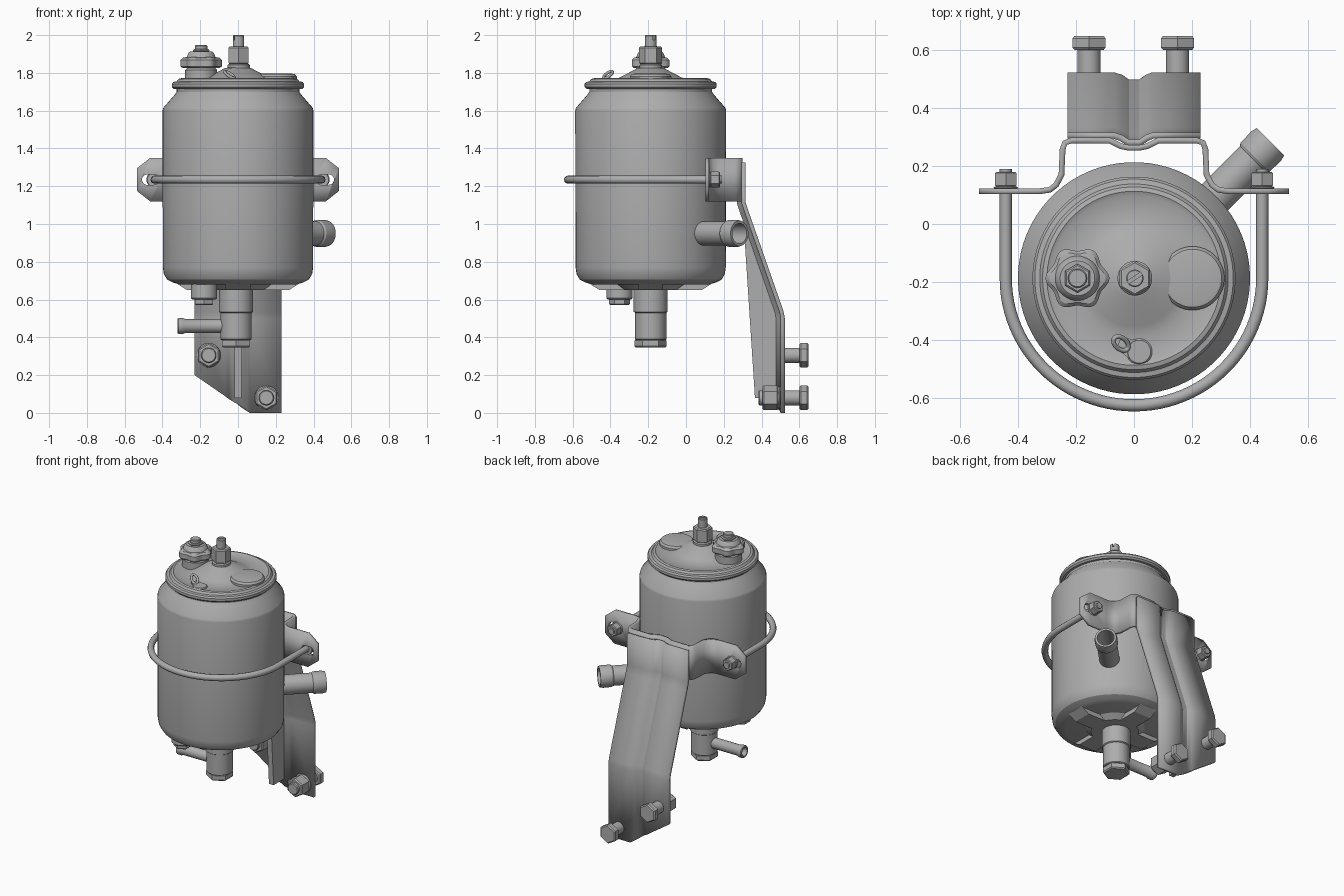
import bpy, bmesh
from math import sin, cos, pi, radians
from mathutils import Vector, Matrix

if "Cube" in bpy.data.objects:
    bpy.data.objects.remove(bpy.data.objects["Cube"])

grey = bpy.data.materials.new("steel_grey")
grey.use_nodes = True
GREY = (0.42, 0.42, 0.42, 1)
grey.diffuse_color = GREY
grey.node_tree.nodes["Principled BSDF"].inputs["Base Color"].default_value = GREY
CY = -0.187  # canister axis


def activate(ob):
    bpy.ops.object.select_all(action="DESELECT")
    ob.select_set(True)
    bpy.context.view_layer.objects.active = ob


def finish(name, bm, smooth=True):
    bmesh.ops.recalc_face_normals(bm, faces=bm.faces)
    me = bpy.data.meshes.new(name)
    bm.to_mesh(me)
    bm.free()
    me.materials.append(grey)
    ob = bpy.data.objects.new(name, me)
    bpy.context.collection.objects.link(ob)
    if smooth:
        activate(ob)
        bpy.ops.object.shade_smooth_by_angle(angle=radians(32))
    return ob


def lathe(name, profile, loc=(0, 0, 0), axis=(0, 0, 1), n=32, lobes=0, smooth=True):
    """Revolve (radius, height) points about an axis; lobes make a scalloped grip."""
    bm = bmesh.new()
    rings = []
    for r, h in profile:
        if r == 0:
            rings.append([bm.verts.new((0, 0, h))] * n)
            continue
        ring = []
        for i in range(n):
            a = 2 * pi * (i + 0.5) / n
            rr = r * (1 + (0.08 * cos(lobes * a) if lobes else 0))
            ring.append(bm.verts.new((rr * cos(a), rr * sin(a), h)))
        rings.append(ring)
    for lo, hi in zip(rings, rings[1:]):
        for i in range(n):
            j = (i + 1) % n
            quad = list(dict.fromkeys((lo[i], lo[j], hi[j], hi[i])))
            if len(quad) > 2:
                bm.faces.new(quad)
    turn = Vector(axis).to_track_quat("Z", "Y").to_matrix().to_4x4()
    bm.transform(Matrix.Translation(loc) @ turn)
    return finish(name, bm, smooth)


def rod(name, r, start, end, loc, axis=(0, 0, 1), n=24):
    c = min(r * 0.12, 0.008)
    pts = [(0, start), (r - c, start), (r, start + c), (r, end - c), (r - c, end), (0, end)]
    return lathe(name, pts, loc, axis, n, smooth=n > 8)


def prism(name, outline, vec, smooth=False):
    bm = bmesh.new()
    face = bm.faces.new([bm.verts.new(p) for p in outline])
    out = bmesh.ops.extrude_face_region(bm, geom=[face])["geom"]
    bmesh.ops.translate(bm, vec=vec, verts=[v for v in out if isinstance(v, bmesh.types.BMVert)])
    return finish(name, bm, smooth)


def sheet(name, rows, thickness):
    """Bent sheet metal from a grid of points."""
    bm = bmesh.new()
    grid = [[bm.verts.new(p) for p in row] for row in rows]
    for a, b in zip(grid, grid[1:]):
        for i in range(len(a) - 1):
            bm.faces.new((a[i], a[i + 1], b[i + 1], b[i]))
    ob = finish(name, bm)
    mod = ob.modifiers.new("thickness", "SOLIDIFY")
    mod.thickness, mod.offset = thickness, 0
    activate(ob)
    bpy.ops.object.modifier_apply(modifier="thickness")
    return ob


def cut(ob, cutter):
    mod = ob.modifiers.new("cut", "BOOLEAN")
    mod.operation, mod.object, mod.solver = "DIFFERENCE", cutter, "EXACT"
    activate(ob)
    bpy.ops.object.modifier_apply(modifier="cut")
    bpy.data.objects.remove(cutter)


def tube(name, points, r, cyclic=False):
    cu = bpy.data.curves.new(name, "CURVE")
    cu.dimensions, cu.bevel_depth, cu.bevel_resolution, cu.use_fill_caps = "3D", r, 4, True
    sp = cu.splines.new("POLY")
    sp.points.add(len(points) - 1)
    for p, co in zip(sp.points, points):
        p.co = (*co, 1)
    sp.use_cyclic_u, sp.use_smooth = cyclic, True
    cu.materials.append(grey)
    ob = bpy.data.objects.new(name, cu)
    bpy.context.collection.objects.link(ob)
    activate(ob)
    bpy.ops.object.convert(target="MESH")


# Canister and lid
lathe("canister_body", [(0, 0.68), (0.31, 0.68), (0.345, 0.69), (0.375, 0.705), (0.393, 0.735),
      (0.398, 0.77), (0.4, 1.6), (0.396, 1.615), (0.335, 1.685), (0.325, 1.7), (0.325, 1.73),
      (0, 1.73)], (0, CY, 0), n=72)
lathe("lid", [(0, 1.715), (0.34, 1.715), (0.35, 1.725), (0.35, 1.742), (0.342, 1.752),
      (0.325, 1.755), (0.315, 1.768), (0.3, 1.772), (0.285, 1.765), (0.2, 1.765), (0.165, 1.775),
      (0.07, 1.825), (0.045, 1.83), (0, 1.83)], (0, CY, 0), n=72)
lathe("lid_round_boss", [(0.11, 1.74), (0.11, 1.78), (0.1, 1.793), (0.085, 1.796), (0, 1.796)],
      (0.202, CY, 0), n=40)

# Pressed base with cross ribs
lathe("base_hub", [(0.2, 0.69), (0.15, 0.65), (0, 0.65)], (0, CY, 0), n=40)
for k in range(4):
    a = k * pi / 2
    d, s = Vector((cos(a), sin(a), 0)), Vector((-sin(a), cos(a), 0))
    c = Vector((0, CY, 0))
    side = [(0, 0.65), (0.27, 0.65), (0.34, 0.695), (0, 0.695)]
    prism("base_rib", [c + d * u - s * 0.065 + Vector((0, 0, z)) for u, z in side], s * 0.13)

# Drain pipe, side outlet and drain plug under the base
lathe("drain_pipe", [(0.09, 0.67), (0.09, 0.535), (0.083, 0.53), (0.083, 0.39), (0.078, 0.385),
      (0, 0.385)], (-0.01, CY, 0), n=40)
rod("drain_hex_end", 0.085, 0.345, 0.39, (-0.01, CY, 0), n=6)
lathe("drain_outlet", [(0.036, 0), (0.036, 0.2), (0.042, 0.21), (0.042, 0.235), (0.038, 0.24),
      (0.028, 0.24), (0.028, 0.04), (0, 0.04)], (-0.08, CY, 0.46), (-1, 0, 0))
rod("plug_collar", 0.07, 0.6, 0.69, (-0.18, -0.352, 0), n=32)
rod("plug_hex", 0.055, 0.57, 0.61, (-0.18, -0.352, 0), n=6)

# Side nozzle
lathe("side_nozzle", [(0.064, 0.3), (0.064, 0.58), (0.071, 0.59), (0.072, 0.645), (0.067, 0.665),
      (0.054, 0.665), (0.052, 0.42), (0, 0.42)], (0, CY, 0.95), (1, 1, 0), n=40)

# Grip knob
KX = -0.195
lathe("knob_base", [(0.085, 1.74), (0.085, 1.815), (0.07, 1.83), (0, 1.83)], (KX, CY, 0))
lathe("knob_grip", [(0, 1.825), (0.09, 1.825), (0.102, 1.835), (0.102, 1.868), (0.09, 1.88),
      (0.07, 1.884), (0, 1.884)], (KX, CY, 0), n=72, lobes=6)
lathe("knob_cap", [(0.078, 1.88), (0.068, 1.905), (0.06, 1.912), (0, 1.912)], (KX, CY, 0))
rod("knob_washer", 0.05, 1.91, 1.926, (KX, CY, 0), n=6)
rod("knob_stud", 0.033, 1.9, 1.947, (KX, CY, 0))

# Centre stud with screwdriver slot
rod("stud_washer", 0.06, 1.82, 1.848, (0.003, CY, 0))
rod("stud_hex", 0.061, 1.845, 1.94, (0.003, CY, 0), n=6)
stud = rod("stud", 0.03, 1.9, 2.0, (0.003, CY, 0))
cut(stud, prism("slot_cutter", [(-0.04, CY - 0.035, 1.975), (0.04, CY + 0.02, 1.975),
    (0.035, CY + 0.03, 1.975), (-0.045, CY - 0.025, 1.975)], Vector((0, 0, 0.1))))

# Lid tab and pull ring
rod("tab_disc", 0.045, 1.74, 1.773, (0.018, -0.44, 0))
prism("tab_arm", [(0.01, -0.4, 1.75), (-0.045, -0.39, 1.75), (-0.06, -0.43, 1.75),
      (0.0, -0.475, 1.75)], Vector((0, 0, 0.022)))
tube("pull_ring", [(-0.045 + 0.024 * cos(a) - 0.01 * sin(a), -0.412 + 0.024 * sin(a),
     1.79 + 0.014 * sin(a) - 0.012 * cos(a)) for a in [2 * pi * i / 24 for i in range(24)]],
     0.008, True)

# U-shaped clamp rod with nuts
UX, UZ = 0.442, 1.235
arc = [(UX * cos(a), CY - 0.438 * sin(a), UZ) for a in [pi * i / 48 for i in range(49)]]
tube("clamp_rod", [(UX, 0.19, UZ)] + arc + [(-UX, 0.19, UZ)], 0.021)
for s in (-1, 1):
    rod("clamp_washer", 0.043, 0.12, 0.13, (s * UX, 0, UZ), (0, 1, 0))
    rod("clamp_nut", 0.042, 0.128, 0.18, (s * UX, 0, UZ), (0, 1, 0), n=6)

# Clamp strap with slotted ears
half = [(0.02, 0.263, 0.115), (0.045, 0.268, 0.115), (0.085, 0.288, 0.115), (0.215, 0.288, 0.115),
        (0.238, 0.28, 0.115), (0.246, 0.258, 0.115), (0.25, 0.17, 0.115), (0.268, 0.135, 0.115),
        (0.29, 0.118, 0.115), (0.325, 0.113, 0.115), (0.465, 0.113, 0.115), (0.535, 0.113, 0.06)]
path = [(-x, y, h) for x, y, h in reversed(half)] + half
strap = sheet("clamp_strap", [[(x, y, UZ + k * h) for x, y, h in path] for k in (-1, 1)], 0.02)
for s in (-1, 1):
    pts = []
    for i in range(24):
        a = 2 * pi * i / 24
        pts.append((s * 0.462 + 0.028 * cos(a) + (0.018 if cos(a) > 0 else -0.018), 0.05,
                    UZ + 0.028 * sin(a)))
    cut(strap, prism("ear_slot_cutter", pts, Vector((0, 0.12, 0))))

# Bent back plate with a pressed centre groove
columns = [(-0.23, 0), (-0.07, 0), (-0.045, -0.008), (-0.02, -0.025), (0.02, -0.025),
           (0.045, -0.008), (0.065, 0), (0.23, 0)]
bends = [(0.305, 1.325), (0.305, 1.11), (0.322, 1.06), (0.506, 0.535), (0.512, 0.5)]
rows = [[(x, y + d, z) for x, d in columns] for y, z in bends]
rows.append([(x, 0.512 + d, max(0, 0.2 - 0.2 * (x + 0.23) / 0.295)) for x, d in columns])
sheet("back_plate", rows, 0.022)
prism("plate_gusset", [(-0.018, 0.3, 1.08), (-0.018, 0.365, 0.08), (-0.018, 0.49, 0.08),
      (-0.018, 0.49, 0.51)], Vector((0.036, 0, 0)))

# Mounting bolts
for x, z in ((-0.155, 0.305), (0.15, 0.08)):
    at, back = (x, 0, z), (0, 1, 0)
    rod("bolt_shank", 0.04, 0.385, 0.61, at, back)
    rod("bolt_head", 0.066, 0.6, 0.648, at, back, n=6)
    rod("bolt_nut", 0.066, 0.405, 0.49, at, back, n=6)
    rod("bolt_washer", 0.064, 0.485, 0.503, at, back)
